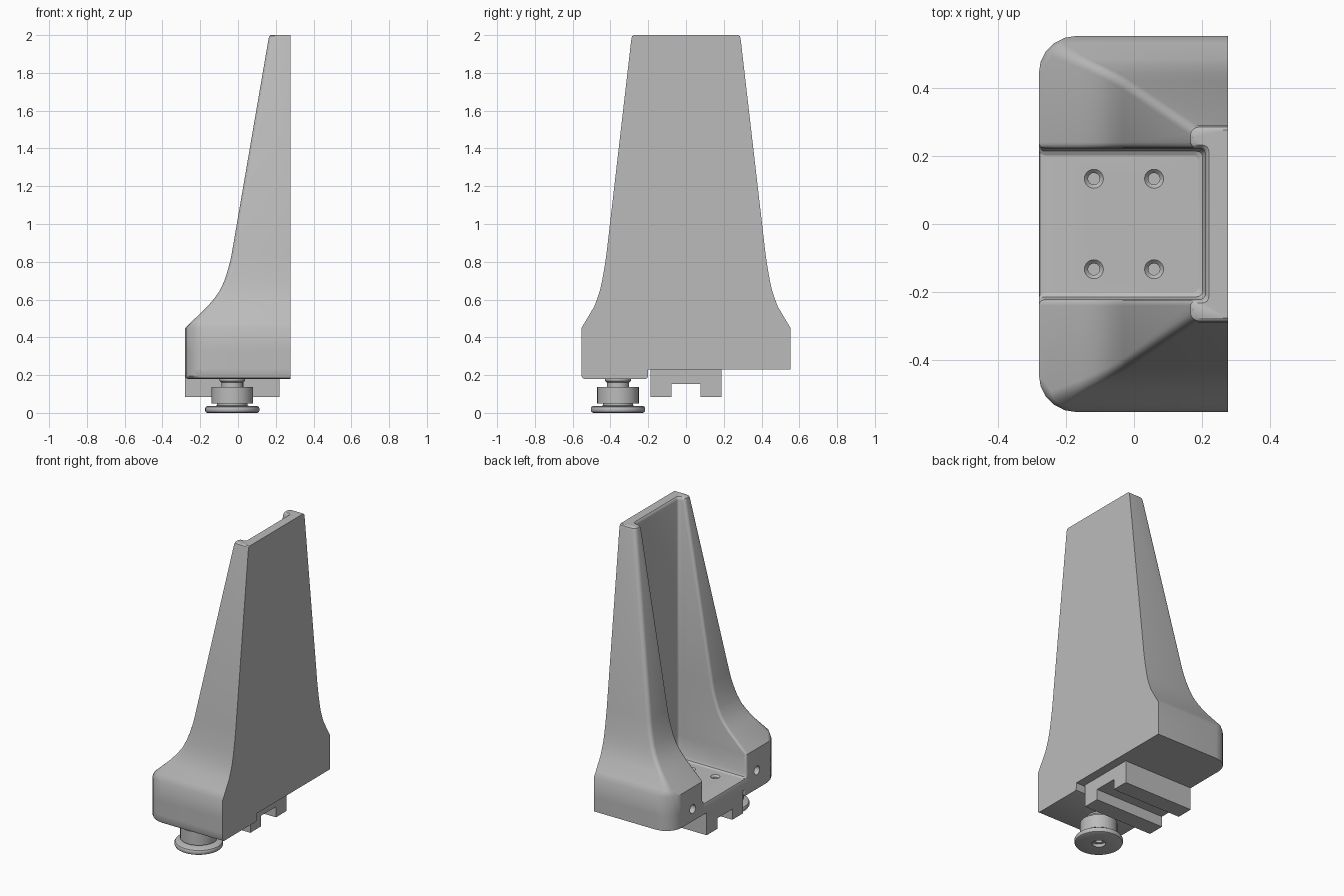
import bpy, bmesh, math
from mathutils import Vector

cube = bpy.data.objects.get("Cube")
if cube:
    bpy.data.objects.remove(cube, do_unlink=True)

grey = bpy.data.materials.new("plain_grey")
grey.use_nodes = True
grey.diffuse_color = (0.5, 0.5, 0.5, 1)
grey.node_tree.nodes["Principled BSDF"].inputs["Base Color"].default_value = (0.5, 0.5, 0.5, 1)


def loft(name, rings):
    """Closed solid through rings of equal point count."""
    bm = bmesh.new()
    rows = [[bm.verts.new(p) for p in ring] for ring in rings]
    n = len(rows[0])
    for a, b in zip(rows, rows[1:]):
        for i in range(n):
            j = (i + 1) % n
            bm.faces.new((a[i], a[j], b[j], b[i]))
    bm.faces.new(rows[0])
    bm.faces.new(rows[-1])
    bmesh.ops.recalc_face_normals(bm, faces=bm.faces[:])
    mesh = bpy.data.meshes.new(name)
    bm.to_mesh(mesh)
    bm.free()
    mesh.materials.append(grey)
    obj = bpy.data.objects.new(name, mesh)
    bpy.context.collection.objects.link(obj)
    return obj


def rounded(corners, z, steps=5):
    """Ring at height z; each corner is (x, y, radius) with square turns."""
    ring = []
    for i, (x, y, r) in enumerate(corners):
        p = Vector((x, y, z))
        if r == 0:
            ring.append(p)
            continue
        a, b = corners[i - 1], corners[(i + 1) % len(corners)]
        d1 = (Vector((a[0], a[1], z)) - p).normalized()
        d2 = (Vector((b[0], b[1], z)) - p).normalized()
        for k in range(steps + 1):
            t = math.pi / 2 * k / steps
            ring.append(p + r * (d1 + d2 - d2 * math.cos(t) - d1 * math.sin(t)))
    return ring


def lathe(name, profile, origin, sides=40, along_x=False):
    """Turned solid from (radius, height) points."""
    rings = []
    for r, h in profile:
        ring = []
        for k in range(sides):
            t = 2 * math.pi * k / sides
            u, v = r * math.cos(t), r * math.sin(t)
            ring.append(Vector(origin) + Vector((h, u, v) if along_x else (u, v, h)))
        rings.append(ring)
    return loft(name, rings)


def activate(obj):
    bpy.ops.object.select_all(action="DESELECT")
    obj.select_set(True)
    bpy.context.view_layer.objects.active = obj


def cut(obj, cutter):
    activate(obj)
    mod = obj.modifiers.new("hole", "BOOLEAN")
    mod.operation = "DIFFERENCE"
    mod.solver = "EXACT"
    mod.object = cutter
    bpy.ops.object.modifier_apply(modifier=mod.name)
    bpy.data.objects.remove(cutter, do_unlink=True)


BACK, FRONT, SIDE = 0.277, -0.28, 0.553


def channel_ring(z, f, s, r, e):
    """U-shaped section: f open edge, s half width, r outer radius, e channel inset."""
    w, b = 0.222 - e, 0.21 - e
    return rounded([(BACK, -s, 0), (f, -s, r), (f, -w, 0.018), (b, -w, 0.018),
                    (b, w, 0.018), (f, w, 0.018), (f, s, r), (BACK, s, 0)], z)


# Tapering U-shaped upright with flared base
sections = [
    (0.23, FRONT, SIDE, 0.11, 0.02), (0.30, FRONT, SIDE, 0.11, 0.02),
    (0.307, FRONT, SIDE, 0.11, 0.008), (0.325, FRONT, SIDE, 0.11, 0),
    (0.45, FRONT, SIDE, 0.11, 0), (0.485, -0.243, 0.532, 0.04, 0),
    (0.565, -0.16, 0.485, 0.025, 0), (0.61, -0.122, 0.468, 0.025, 0),
    (0.65, -0.095, 0.455, 0.025, 0), (0.70, -0.072, 0.444, 0.025, 0),
    (0.75, -0.056, 0.435, 0.025, 0), (0.80, -0.042, 0.427, 0.025, 0),
    (0.85, -0.032, 0.42, 0.025, 0), (1.982, 0.162, 0.289, 0.025, 0),
    (1.994, 0.166, 0.285, 0.025, -0.004), (2.0, 0.174, 0.277, 0.022, -0.01),
]
upright = loft("upright", [channel_ring(*s) for s in sections])
for y in (-0.33, 0.33):
    cut(upright, lathe("hole_cutter", [(0.028, -0.1), (0.028, 0.1)], (FRONT, y, 0.308), 24, True))

# Channel floor with countersunk screw holes
floor_profile = [(0.24, 0.23), (FRONT, 0.23), (FRONT, 0.288), (-0.276, 0.296), (-0.268, 0.30), (0.24, 0.30)]
floor = loft("channel_floor", [[(x, y, z) for x, z in floor_profile] for y in (-0.24, 0.24)])
for x in (-0.118, 0.059):
    for y in (-0.133, 0.133):
        cut(floor, lathe("hole_cutter", [(0.017, -0.055), (0.017, -0.012), (0.028, 0), (0.028, 0.03)],
                         (x, y, 0.30), 24))

# Thicker foot above the knob
def foot_ring(z, e):
    return rounded([(BACK, -SIDE + e, 0), (FRONT + e, -SIDE + e, 0.11),
                    (FRONT + e, -0.2 - e, 0.018), (BACK, -0.2 - e, 0)], z)


loft("foot", [foot_ring(z, e) for z, e in ((0.18, 0.014), (0.184, 0.005), (0.194, 0), (0.235, 0))])

# Slotted rail under the floor
rail_profile = [(-0.187, 0.235), (-0.187, 0.083), (-0.077, 0.083), (-0.077, 0.152),
                (0.077, 0.152), (0.077, 0.083), (0.187, 0.083), (0.187, 0.235)]
loft("slotted_rail", [[(x, y, z) for y, z in rail_profile] for x in (FRONT, 0.22)])

# Turned knob with a hollow end
lathe("knob", [
    (0.022, 0.04), (0.022, 0.02), (0.04, 0.02), (0.04, 0.0), (0.132, 0.0), (0.14, 0.004),
    (0.144, 0.012), (0.144, 0.024), (0.14, 0.032), (0.132, 0.036), (0.08, 0.038),
    (0.08, 0.051), (0.11, 0.051), (0.11, 0.137), (0.058, 0.137), (0.058, 0.16),
    (0.068, 0.17), (0.068, 0.19)], (-0.03, -0.36, 0))

# Shading
for obj in list(bpy.context.scene.objects):
    if obj.type == "MESH":
        activate(obj)
        bpy.ops.object.shade_smooth_by_angle(angle=math.radians(32))
